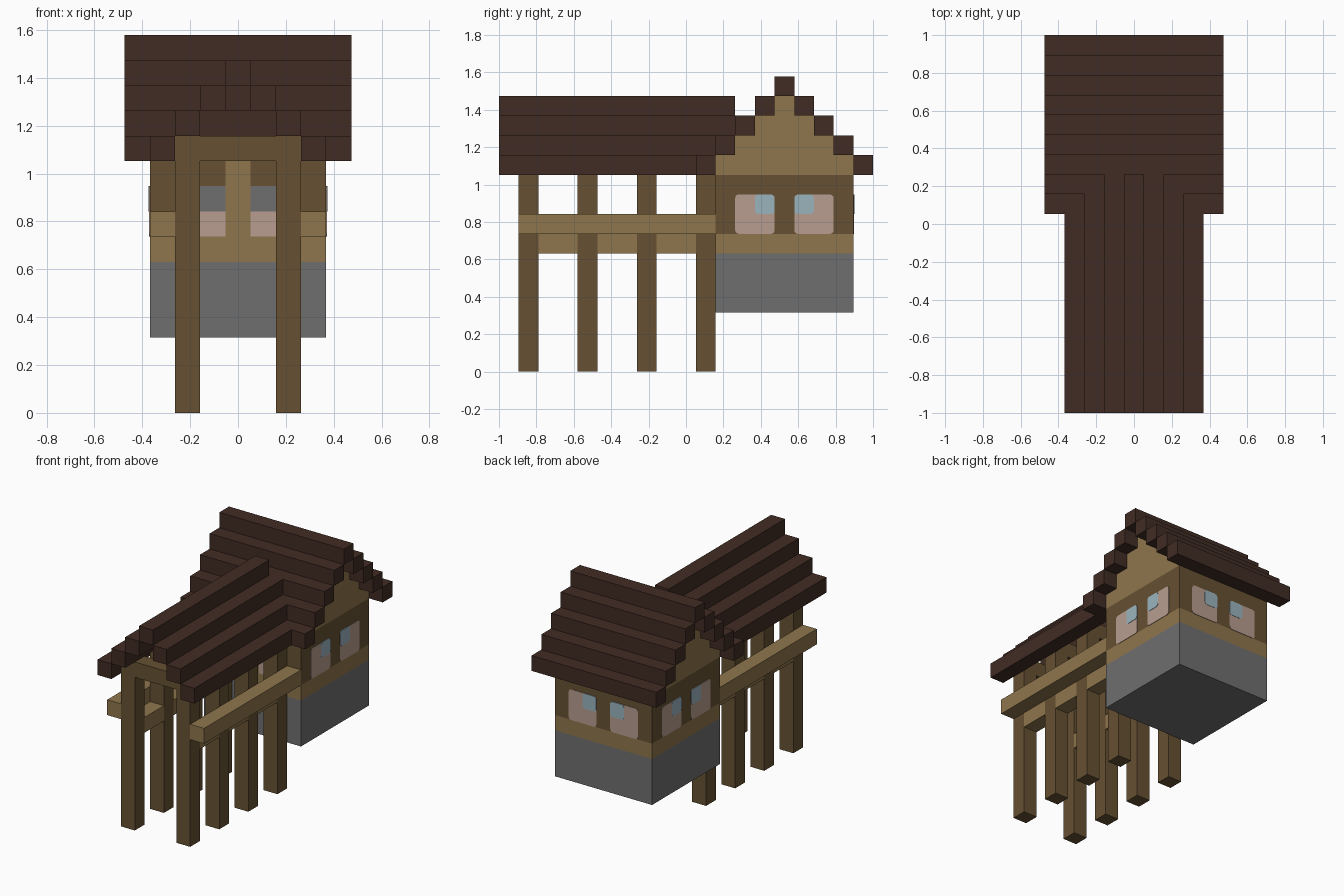
import bpy, bmesh, math
from mathutils import Matrix, Vector

if "Cube" in bpy.data.objects:
    bpy.data.objects.remove(bpy.data.objects["Cube"], do_unlink=True)

U = 2 / 19          # one building block
CENTRE_Y = 5        # house centre, in blocks


def material(name, r, g, b):
    lin = [((c / 255 + 0.055) / 1.055) ** 2.4 for c in (r, g, b)] + [1]
    m = bpy.data.materials.new(name)
    m.use_nodes = True
    m.diffuse_color = lin
    bsdf = next(n for n in m.node_tree.nodes if n.type == "BSDF_PRINCIPLED")
    bsdf.inputs["Base Color"].default_value = lin
    bsdf.inputs["Roughness"].default_value = 0.9
    return m


ROOF = material("roof_brown", 65, 44, 36)
DARK = material("dark_wood", 102, 81, 50)
LIGHT = material("light_wood", 143, 118, 77)
STONE = material("stone_grey", 111, 111, 111)
CURTAIN = material("curtain_pink", 184, 158, 144)
GLASS = material("glass_blue", 155, 180, 190)


def box(name, mat, x, y, z, corner=0, turn=0):
    """Box from (min, max) spans in blocks; corner rounds the edges along y,
    turn spins it about the house centre."""
    lo, hi = Vector((x[0], y[0], z[0])), Vector((x[1], y[1], z[1]))
    bm = bmesh.new()
    bmesh.ops.create_cube(bm, size=1)
    bmesh.ops.scale(bm, vec=hi - lo, verts=bm.verts)
    if corner:
        along = [e for e in bm.edges
                 if abs((e.verts[0].co - e.verts[1].co).normalized().y) > 0.9]
        bmesh.ops.bevel(bm, geom=along, offset=corner, segments=3,
                        profile=0.5, affect="EDGES")
    bmesh.ops.translate(bm, vec=(lo + hi) / 2, verts=bm.verts)
    if turn:
        bmesh.ops.rotate(bm, cent=(0, CENTRE_Y, 0), verts=bm.verts,
                         matrix=Matrix.Rotation(turn, 3, "Z"))
    bmesh.ops.scale(bm, vec=(U, U, U), verts=bm.verts)
    mesh = bpy.data.meshes.new(name)
    bm.to_mesh(mesh)
    bm.free()
    mesh.materials.append(mat)
    obj = bpy.data.objects.new(name, mesh)
    bpy.context.collection.objects.link(obj)
    return obj


def span(side, a, b):
    return tuple(sorted((side * a, side * b)))


# House body in stacked courses
WALL_X, WALL_Y = (-3.5, 3.5), (1.5, 8.5)
box("stone_base", STONE, WALL_X, WALL_Y, (3, 6))
box("sill_course", LIGHT, WALL_X, WALL_Y, (6, 7))
box("upper_wall", DARK, WALL_X, WALL_Y, (7, 10))

# Stepped gable and main roof logs
for i in range(4):
    half = 3.5 - i
    box("gable_step", LIGHT, WALL_X, (CENTRE_Y - half, CENTRE_Y + half),
        (10 + i, 11 + i))
    for side in (-1, 1):
        y = span(side, half, half + 1)
        box("main_roof_log", ROOF, (-4.5, 4.5),
            (CENTRE_Y + y[0], CENTRE_Y + y[1]), (10 + i, 11 + i))
box("main_roof_ridge", ROOF, (-4.5, 4.5), (4.5, 5.5), (14, 15))

# Windows on the back and both sides
for turn in (0, math.pi / 2, -math.pi / 2):
    for side in (-1, 1):
        box("window_curtain", CURTAIN, span(side, 0.5, 2.5), (8.48, 8.53),
            (7, 9), corner=0.18, turn=turn)
        box("window_glass", GLASS, span(side, 0.5, 1.5), (8.48, 8.55),
            (8, 9), corner=0.18, turn=turn)

# Entrance wall inside the porch
box("door", LIGHT, (-0.5, 0.5), (1.45, 1.52), (7, 10))
for side in (-1, 1):
    x = span(side, 0.5, 1.5)
    box("entrance_lower_panel", CURTAIN, x, (1.45, 1.52), (7, 8))
    box("entrance_upper_panel", STONE, x, (1.45, 1.52), (8, 9))

# Porch frames: posts and cross beams
for y in (-8, -5, -2, 1):
    depth = (y - 0.5, y + 0.5)
    for side in (-1, 1):
        box("porch_post", DARK, span(side, 1.5, 2.5), depth, (0, 10))
    if y < 1:
        box("porch_cross_beam", DARK, (-2.5, 2.5), depth, (10, 11))

# Rails, floor beams between posts and porch roof logs
for side in (-1, 1):
    box("porch_rail", LIGHT, span(side, 2.5, 3.5), (-8.5, 1.5), (7, 8))
    for y in (-7.5, -4.5, -1.5):
        box("porch_floor_beam", LIGHT, span(side, 1.5, 2.5), (y, y + 2), (6, 7))
    for i, end in enumerate((0.5, 1.5, 2.5)):
        box("porch_roof_log", ROOF, span(side, 2.5 - i, 3.5 - i),
            (-9.5, end), (10 + i, 11 + i))
box("porch_roof_ridge", ROOF, (-0.5, 0.5), (-9.5, 2.5), (13, 14))
